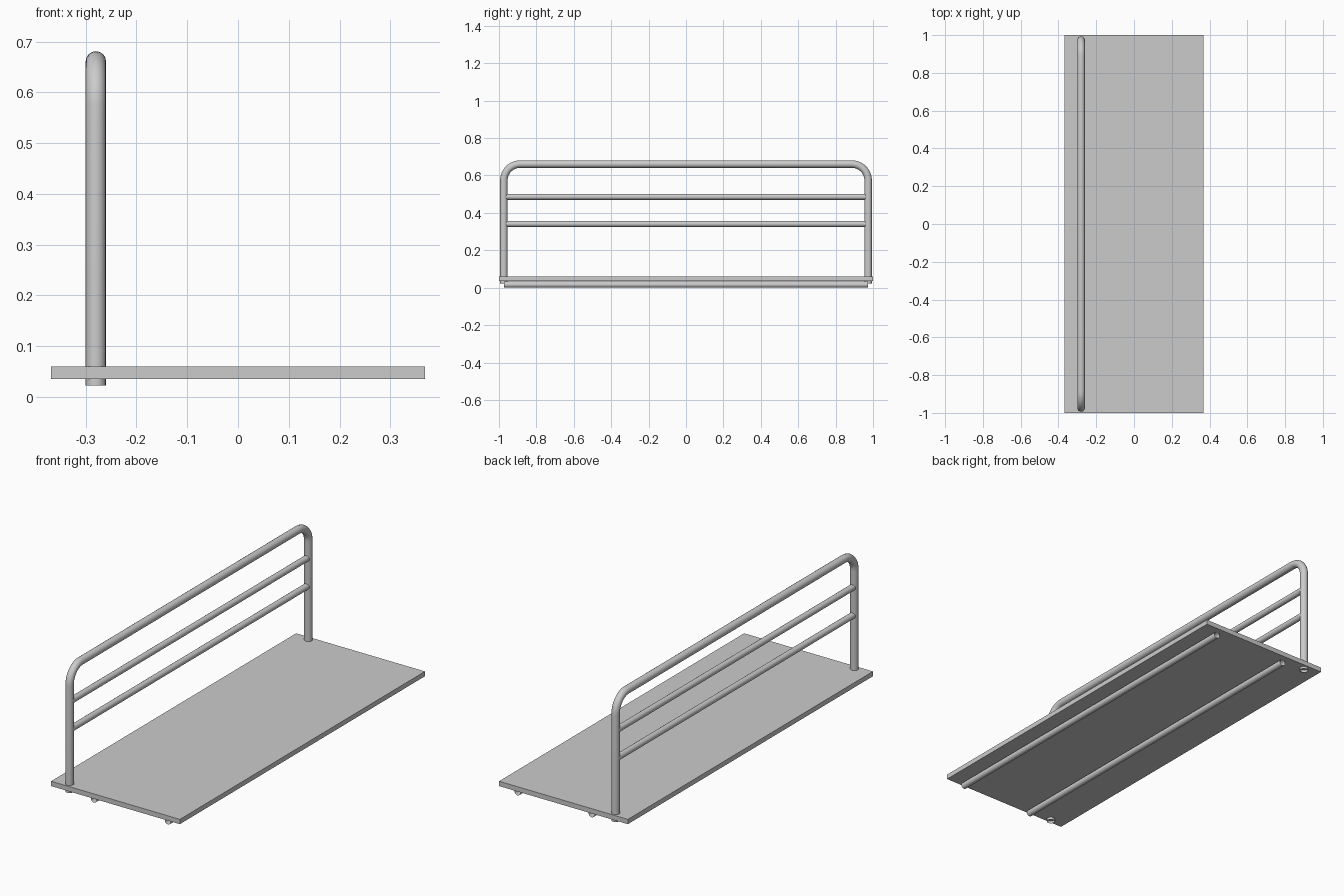
import bpy
from math import sin, cos, pi

if "Cube" in bpy.data.objects:
    bpy.data.objects.remove(bpy.data.objects["Cube"])

RAIL_X = -0.28


def tube(name, points, radius):
    """Open-ended smooth round tube swept along a list of points."""
    cu = bpy.data.curves.new(name, 'CURVE')
    cu.dimensions = '3D'
    cu.bevel_depth = radius
    cu.bevel_resolution = 6
    cu.use_fill_caps = False
    sp = cu.splines.new('POLY')
    sp.points.add(len(points) - 1)
    for p, co in zip(sp.points, points):
        p.co = (*co, 1)
    ob = bpy.data.objects.new(name, cu)
    bpy.context.collection.objects.link(ob)
    bpy.ops.object.select_all(action='DESELECT')
    ob.select_set(True)
    bpy.context.view_layer.objects.active = ob
    bpy.ops.object.convert(target='MESH')
    bpy.ops.object.shade_smooth()
    return bpy.context.object


# Flat board
bpy.ops.mesh.primitive_cube_add(size=1, location=(0, 0, 0.0475))
board = bpy.context.object
board.name = "board"
board.scale = (0.736, 2.0, 0.025)
bpy.ops.object.transform_apply(location=False, rotation=False, scale=True)

# Bent guard rail frame: post, rounded corner, top bar, corner, post
half, top, bend = 0.974, 0.661, 0.088
arc = [(RAIL_X, half - bend + bend * cos(a), top - bend + bend * sin(a))
       for a in (pi / 2 * i / 10 for i in range(11))]
right = [(RAIL_X, half, 0.022)] + arc
left = [(x, -y, z) for x, y, z in reversed(right)]
tube("guard_rail_frame", right + left, 0.02)

# Horizontal guard bars between the posts
for name, z in (("lower_guard_bar", 0.341), ("upper_guard_bar", 0.486)):
    tube(name, [(RAIL_X, -0.966, z), (RAIL_X, 0.966, z)], 0.016)

# Support tubes beneath the board
for name, x in (("inner_support_tube", -0.142), ("outer_support_tube", 0.281)):
    tube(name, [(x, -0.974, 0.0165), (x, 0.974, 0.0165)], 0.0165)
